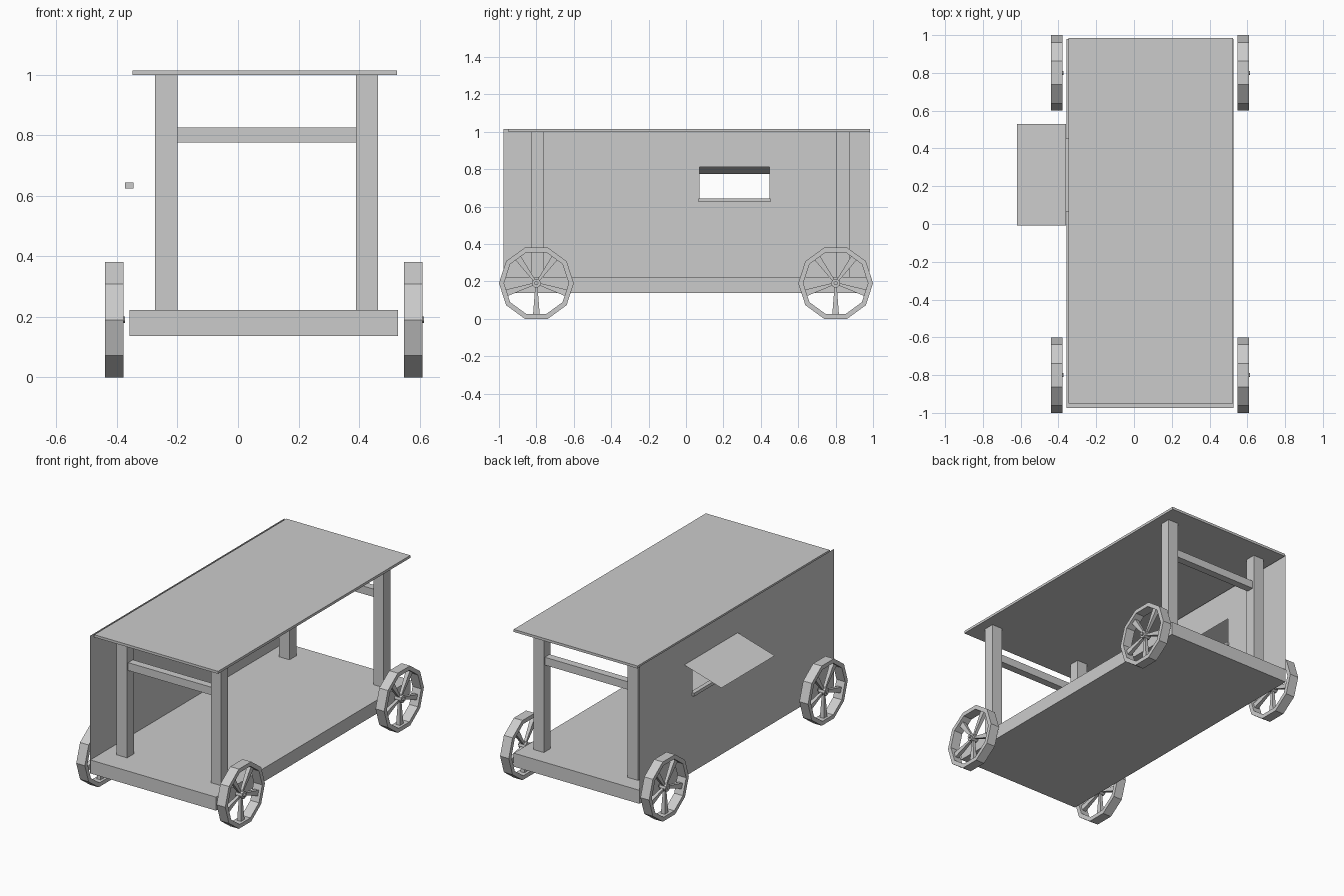
import bpy, bmesh, math
from mathutils import Matrix, Vector

if "Cube" in bpy.data.objects:
    bpy.data.objects.remove(bpy.data.objects["Cube"])


def finish(name, bm, recalc=True):
    if recalc:
        bmesh.ops.recalc_face_normals(bm, faces=bm.faces)
    me = bpy.data.meshes.new(name)
    bm.to_mesh(me)
    bm.free()
    ob = bpy.data.objects.new(name, me)
    bpy.context.collection.objects.link(ob)
    return ob


def box(name, x, y, z):
    bm = bmesh.new()
    size = Vector((x[1] - x[0], y[1] - y[0], z[1] - z[0]))
    mid = Vector((sum(x), sum(y), sum(z))) / 2
    bmesh.ops.create_cube(bm, size=1, matrix=Matrix.Translation(mid) @ Matrix.Diagonal(size).to_4x4())
    return finish(name, bm)


# Deck and roof
box("deck", (-0.358, 0.528), (-0.975, 0.98), (0.137, 0.223))
box("roof", (-0.348, 0.525), (-0.95, 0.985), (0.998, 1.014))

# Corner posts and end rails
for end, y in (("front", (-0.83, -0.762)), ("back", (0.805, 0.874))):
    for side, x in (("left", (-0.275, -0.2)), ("right", (0.39, 0.463))):
        box(f"{end}_{side}_post", x, y, (0.223, 0.998))
    ym = sum(y) / 2
    box(f"{end}_rail", (-0.2, 0.39), (ym - 0.024, ym + 0.024), (0.776, 0.826))

# Thin side wall with a window opening
WALL = -0.359
bm = bmesh.new()
grid = [[bm.verts.new((WALL, y, z)) for z in (0.137, 0.635, 0.81, 1.014)]
        for y in (-0.977, 0.072, 0.446, 0.98)]
for i in range(3):
    for j in range(3):
        if (i, j) != (1, 1):
            bm.faces.new((grid[i][j], grid[i][j + 1], grid[i + 1][j + 1], grid[i + 1][j]))
finish("side_wall", bm, False)

# Window sill and propped shutter
box("window_sill", (-0.374, -0.346), (0.067, 0.452), (0.623, 0.644))
bm = bmesh.new()
bm.faces.new([bm.verts.new(p) for p in (
    (WALL, -0.008, 0.85), (WALL, 0.53, 0.85), (-0.62, 0.53, 0.773), (-0.62, -0.008, 0.773))])
finish("window_shutter", bm, False)


def wheel(name, x0, yc):
    bm = bmesh.new()
    w, zc, n = 0.061, 0.19, 10
    # Ten-sided rim, swept from a rectangular section
    rings = []
    for i in range(n):
        a = 2 * math.pi * i / n
        rings.append([bm.verts.new((x, r * math.cos(a), r * math.sin(a)))
                      for x, r in ((0, 0.2), (w, 0.2), (w, 0.173), (0, 0.173))])
    for i in range(n):
        a, b = rings[i], rings[(i + 1) % n]
        for j in range(4):
            k = (j + 1) % 4
            bm.faces.new((a[j], a[k], b[k], b[j]))
    # Five flared spokes
    for s in range(5):
        rot = Matrix.Rotation(math.radians(-90 + 72 * s), 4, 'X')
        ends = [[bm.verts.new(rot @ Vector((w / 2 + sx * t, r, sy * h)))
                 for sx, sy in ((-1, -1), (1, -1), (1, 1), (-1, 1))]
                for r, h, t in ((0.015, 0.006, 0.008), (0.17, 0.018, 0.014))]
        for j in range(4):
            k = (j + 1) % 4
            bm.faces.new((ends[0][j], ends[0][k], ends[1][k], ends[1][j]))
        bm.faces.new(ends[0])
        bm.faces.new(ends[1])
    # Hub and protruding axle pin
    for r, a, b in ((0.024, 0.008, w - 0.006), (0.011, 0.004, w + 0.005)):
        bmesh.ops.create_cone(bm, cap_ends=True, segments=10, radius1=r, radius2=r, depth=b - a,
                              matrix=Matrix.Translation(((a + b) / 2, 0, 0)) @ Matrix.Rotation(math.pi / 2, 4, 'Y'))
    finish(name, bm).location = (x0, yc, zc)


# Four wheels
for end, y in (("front", -0.8), ("back", 0.8)):
    for side, x in (("left", -0.44), ("right", 0.549)):
        wheel(f"{end}_{side}_wheel", x, y)
